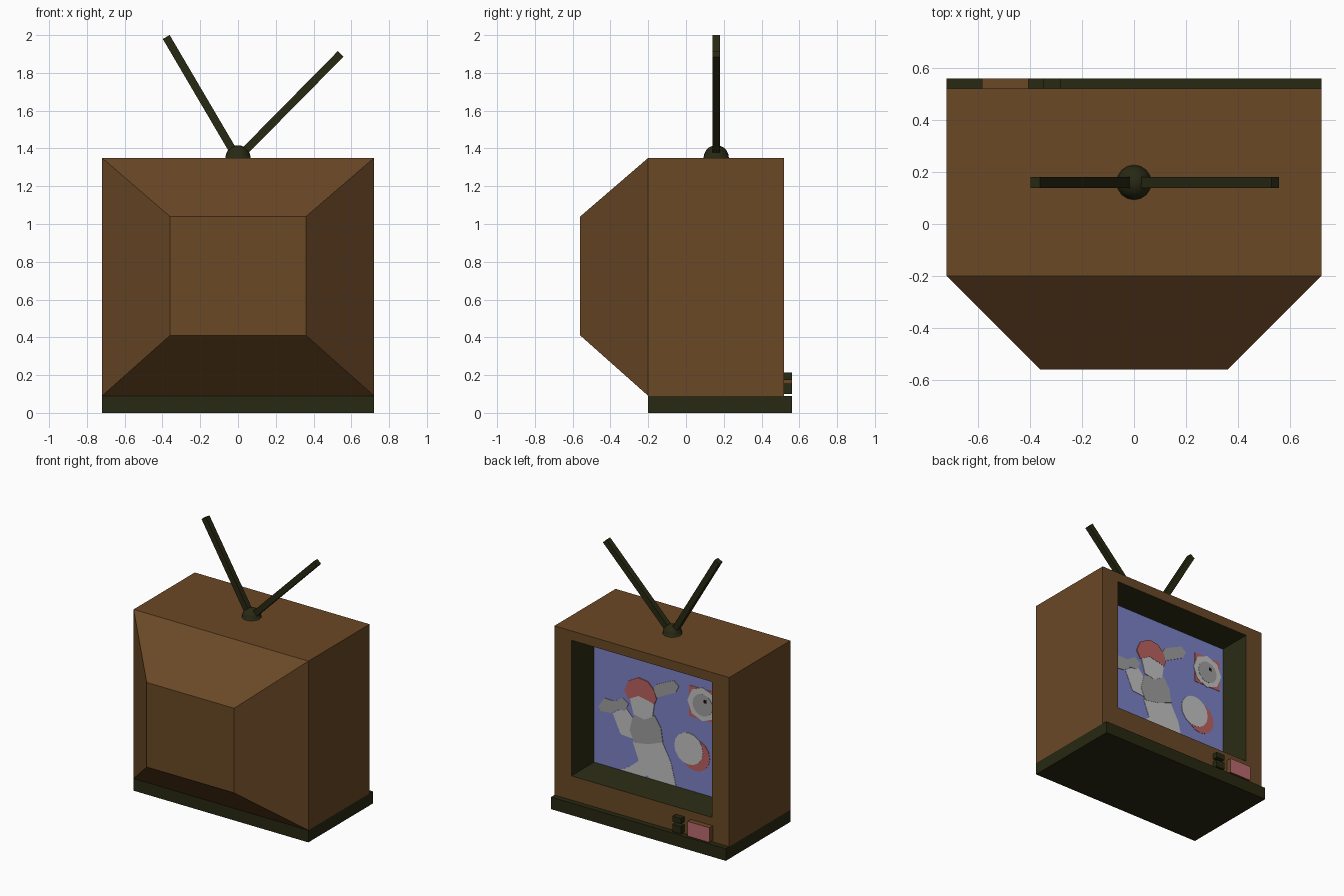
import bpy, bmesh, math
from mathutils import Vector

if "Cube" in bpy.data.objects:
    bpy.data.objects.remove(bpy.data.objects["Cube"])


def material(name, r, g, b):
    def lin(c):
        c /= 255
        return c / 12.92 if c < 0.04 else ((c + 0.055) / 1.055) ** 2.4
    m = bpy.data.materials.new(name)
    m.diffuse_color = (lin(r), lin(g), lin(b), 1)
    m.use_nodes = True
    m.node_tree.nodes["Principled BSDF"].inputs["Base Color"].default_value = m.diffuse_color
    return m


WOOD = material("wood brown", 106, 72, 38)
DARK = material("dark olive", 39, 40, 18)
BLUE = material("screen blue", 124, 130, 198)
LIGHT = material("light grey", 194, 194, 194)
GREY = material("mid grey", 158, 158, 158)
RED = material("picture red", 185, 98, 95)
PINK = material("button pink", 186, 105, 110)
BLACK = material("black", 12, 12, 10)


def finish(name, bm, *mats):
    bmesh.ops.recalc_face_normals(bm, faces=bm.faces)
    mesh = bpy.data.meshes.new(name)
    bm.to_mesh(mesh)
    bm.free()
    for m in mats:
        mesh.materials.append(m)
    ob = bpy.data.objects.new(name, mesh)
    bpy.context.collection.objects.link(ob)
    return ob


def box(name, x0, x1, y0, y1, z0, z1, mat):
    bm = bmesh.new()
    bmesh.ops.create_cube(bm, size=1)
    for v in bm.verts:
        v.co = (x1 if v.co.x > 0 else x0, y1 if v.co.y > 0 else y0, z1 if v.co.z > 0 else z0)
    return finish(name, bm, mat)


# Cabinet: rectangular rings lofted from the back, around the rim, into the screen recess
rings = [(0.36, 0.41, 1.04, -0.56), (0.72, 0.09, 1.35, -0.2), (0.72, 0.09, 1.35, 0.52),
         (0.58, 0.27, 1.28, 0.52), (0.52, 0.32, 1.225, 0.34)]
bm = bmesh.new()
loops = [[bm.verts.new(c) for c in ((-w, y, a), (w, y, a), (w, y, b), (-w, y, b))]
         for w, a, b, y in rings]
bm.faces.new(loops[0])
for n, (p, q) in enumerate(zip(loops, loops[1:])):
    for i in range(4):
        j = (i + 1) % 4
        bm.faces.new((p[i], p[j], q[j], q[i])).material_index = 1 if n == 3 else 0
bm.faces.new(loops[-1]).material_index = 2
finish("cabinet", bm, WOOD, DARK, BLUE)

# Base and controls
box("base", -0.72, 0.72, -0.2, 0.56, 0, 0.09, DARK)
box("lower_knob", -0.35, -0.28, 0.515, 0.56, 0.1, 0.155, DARK)
box("upper_knob", -0.35, -0.28, 0.515, 0.56, 0.175, 0.215, DARK)
panel = box("control_panel", -0.585, -0.405, 0.515, 0.56, 0.1, 0.21, WOOD)
panel.data.materials.append(PINK)
for f in panel.data.polygons:
    f.material_index = 1 if f.normal.y > 0.5 else 0


# Screen picture: thin plates stacked in layers
def plate(name, pts, mat, layer):
    bm = bmesh.new()
    face = bm.faces.new([bm.verts.new((x, 0.3395, z)) for x, z in pts])
    out = bmesh.ops.extrude_face_region(bm, geom=[face])["geom"]
    for v in out:
        if isinstance(v, bmesh.types.BMVert):
            v.co.y += 0.0015 + 0.0015 * layer
    finish(name, bm, mat)


def disc(x, z, r, n=16):
    return [(x + r * math.cos(2 * math.pi * i / n), z + r * math.sin(2 * math.pi * i / n))
            for i in range(n)]


def rect(x0, x1, z0, z1):
    return [(x0, z0), (x1, z0), (x1, z1), (x0, z1)]


plate("figure_legs", [(.2, .56), (-.045, .62), (-.115, .49), (-.157, .322), (.06, .322),
                      (.08, .34), (.1, .322), (.3, .322), (.22, .37), (.15, .43)], LIGHT, 1)
plate("figure_arm", [(.365, .728), (.257, .8), (.199, .735), (.2, .58), (.299, .588)], LIGHT, 1)
plate("figure_torso", [(.2, .74), (.15, .77), (.017, .8), (-.033, .723), (-.05, .62),
                       (.07, .575), (.185, .555), (.224, .639)], GREY, 2)
plate("figure_face", [(.222, .88), (.13, .95), (.017, .9), (.034, .79), (.1, .75),
                      (.19, .765)], LIGHT, 3)
plate("figure_glove", [(.48, .75), (.431, .822), (.35, .82), (.282, .863), (.232, .831),
                       (.265, .77), (.32, .77), (.381, .724), (.464, .716)], GREY, 2)
plate("figure_raised_arm", [(.05, .965), (.005, 1.037), (-.14, 1.105), (-.182, 1.072),
                            (-.157, 1.02), (.01, .935)], GREY, 2)
plate("figure_cap", [(.265, .927), (.232, 1.004), (.15, 1.05), (.075, 1.04), (.025, .993),
                     (0, .93), (.02, .885), (.07, .9), (.15, .914), (.232, .869)], RED, 4)
plate("lower_badge_shadow", disc(-.315, .597, .12), RED, 1)
plate("lower_badge", disc(-.262, .63, .118), LIGHT, 2)
plate("upper_badge_border", rect(-.49, -.265, .875, 1.105), RED, 1)
plate("upper_badge", disc(-.377, .99, .125, 8), LIGHT, 2)
# trim the badge to the border by using a slightly smaller grey disc on top
plate("upper_badge_center", disc(-.378, .985, .082), GREY, 3)
plate("upper_badge_dot", rect(-.412, -.388, 1.005, 1.028), BLACK, 4)

# Antenna dome
bm = bmesh.new()
bmesh.ops.create_uvsphere(bm, u_segments=16, v_segments=10, radius=0.067)
bmesh.ops.bisect_plane(bm, geom=bm.verts[:] + bm.edges[:] + bm.faces[:], plane_co=(0, 0, 0),
                       plane_no=(0, 0, -1), clear_outer=True)
dome = finish("antenna_dome", bm, DARK)
dome.location = (0, 0.16, 1.35)
for f in dome.data.polygons:
    f.use_smooth = True

# Antenna rods: square bars from the dome to each tip
for name, sx, tx, tz in (("left_antenna", -0.01, -0.38, 1.99), ("right_antenna", 0.01, 0.543, 1.9)):
    a, b = Vector((sx, 0.16, 1.36)), Vector((tx, 0.16, tz))
    rod = box(name, -0.021, 0.021, -0.021, 0.021, 0, (b - a).length, DARK)
    rod.location = a
    rod.rotation_euler = (0, math.atan2(b.x - a.x, b.z - a.z), 0)
